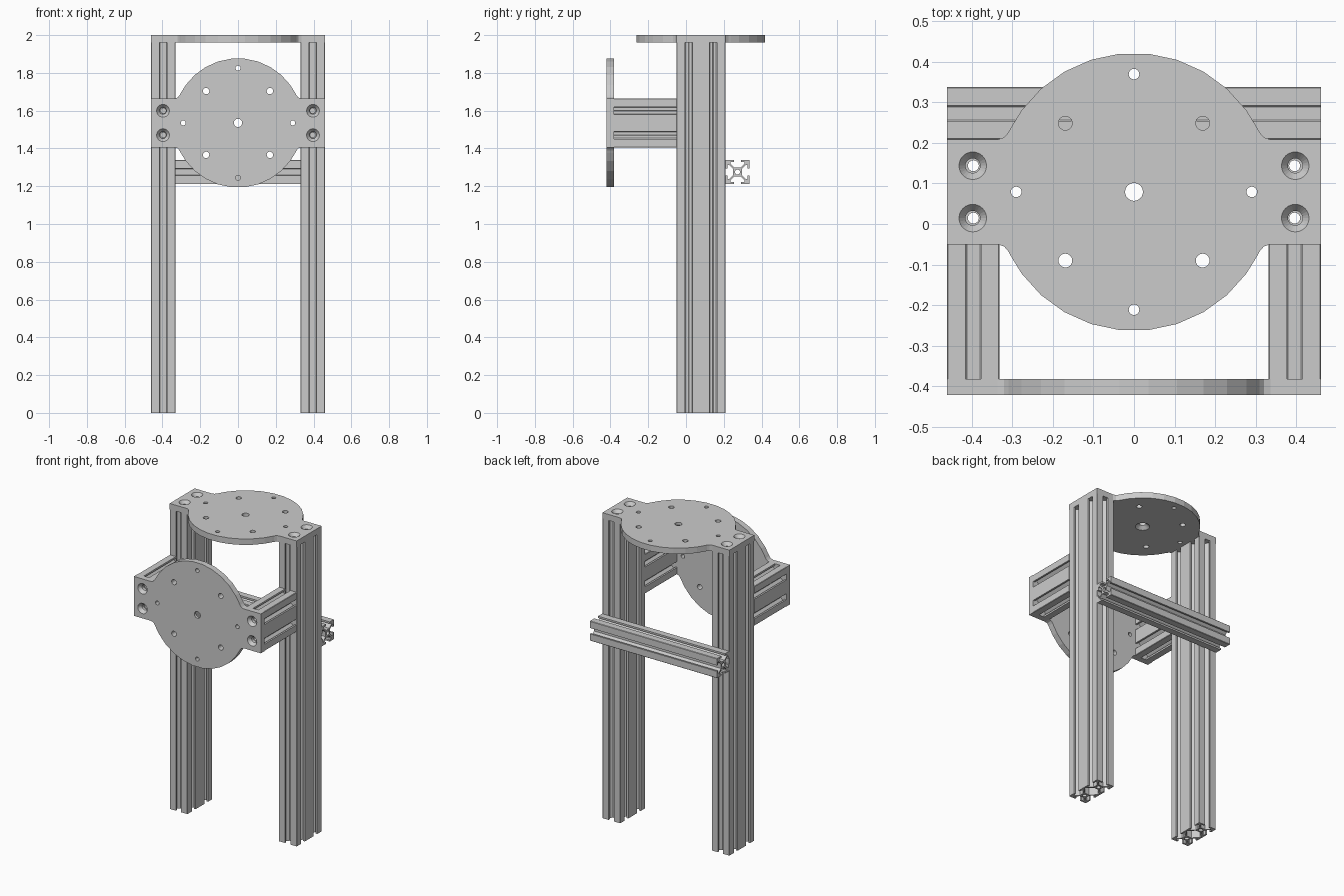
import bpy, bmesh
from math import sin, cos, pi, radians

if "Cube" in bpy.data.objects:
    bpy.data.objects.remove(bpy.data.objects["Cube"])

MM = 0.129 / 20          # profile unit
T = 0.039                # plate thickness
R = 0.342                # disc radius
YC, ZC = 0.079, 1.535    # centre of posts / of front plate
XP = 0.3955              # post centre in x


def solid(name, loops):
    """Each loop is a list of (points, z) rings from bottom to top; caps are filled with holes."""
    bm = bmesh.new()
    caps = [[], []]
    for rings in loops:
        vs = [[bm.verts.new((x, y, z)) for x, y in pts] for pts, z in rings]
        n = len(vs[0])
        for lo, hi in zip(vs, vs[1:]):
            for i in range(n):
                j = (i + 1) % n
                bm.faces.new((lo[i], lo[j], hi[j], hi[i]))
        for cap, ring in zip(caps, (vs[0], vs[-1])):
            cap += [bm.edges.get((ring[i], ring[(i + 1) % n])) for i in range(n)]
    for cap in caps:
        bmesh.ops.triangle_fill(bm, edges=cap, use_beauty=True)
    bmesh.ops.recalc_face_normals(bm, faces=bm.faces[:])
    me = bpy.data.meshes.new(name)
    bm.to_mesh(me)
    bm.free()
    return me


def place(name, me, loc, rot=(0, 0, 0)):
    ob = bpy.data.objects.new(name, me)
    ob.location, ob.rotation_euler = loc, rot
    bpy.context.collection.objects.link(ob)
    return ob


def circle(x, y, r, n=24):
    return [(x + r * cos(2 * pi * i / n), y + r * sin(2 * pi * i / n)) for i in range(n)]


def four_way(q):
    """Mirror a first-quadrant point run into a closed outline."""
    m = [(-x, y) for x, y in reversed(q)]
    top = q + m
    return top + [(-x, -y) for x, y in top]


def extrusion(name, length, double):
    """Slotted bar profile: single square cell or two stacked cells."""
    upper = [(3.3, 0), (3.6, .3), (3.6, 2.5), (7, 5.9), (8.2, 5.9), (8.2, 3), (10, 3),
             (10, 9.6), (9.6, 10), (3, 10), (3, 8.2), (5.9, 8.2), (5.9, 7), (2.5, 3.6), (.3, 3.6)]
    if double:
        lower = [(10, -3), (8.2, -3), (8.2, -5.9), (7, -5.9), (3.6, -2.5), (3.6, -.3)]
        quarter = [(x, y + 10) for x, y in lower + upper]
        cavity = four_way([(8.2, .8), (2.6, 6.4)])
        loops = [four_way(quarter), cavity, circle(0, 10, 2.1, 16), circle(0, -10, 2.1, 16)]
    else:
        loops = [four_way(upper[1:]), circle(0, 0, 2.1, 16)]
    scaled = [[(x * MM, y * MM) for x, y in lp] for lp in loops]
    return solid(name, [[(lp, 0), (lp, length)] for lp in scaled])


def flange_plate(name):
    """Disc with two side tabs, drilled and countersunk."""
    w, h = 0.46, 20 * MM
    quarter = [(w, h), (.336, h), (.320, .134), (.309, .147), (.302, .160)]
    quarter += [(R * sin(radians(a)), R * cos(radians(a))) for a in range(54, 0, -12)]
    out = four_way(quarter)
    loops = [[(out, 0), (out, T)]]
    holes = [(x, y, .017) for x in (-.169, .169) for y in (-.169, .169)]
    holes += [(-.29, 0, .013), (.29, 0, .013), (0, -.29, .013), (0, .29, .013)]
    for x, y, r in holes:
        c = circle(x, y, r)
        loops.append([(c, 0), (c, T)])
    # centre hole, countersunk from the inside
    c = circle(0, 0, .022)
    loops.append([(circle(0, 0, .043), 0), (c, .021), (c, T)])
    # countersunk tab screws
    for x in (-.397, .397):
        for y in (-10 * MM, 10 * MM):
            c = circle(x, y, .018)
            loops.append([(c, 0), (c, .018), (circle(x, y, .034), T)])
    return solid(name, loops)


# Uprights and forward arms
post = extrusion("post", 2 - T, True)
arm_front = -0.421 + T
arm_back = YC - 20 * MM
arm = extrusion("arm", arm_back - arm_front, True)
for side, x in (("left", -XP), ("right", XP)):
    place(side + "_post", post, (x, YC, 0))
    place(side + "_arm", arm, (x, arm_back, ZC), (pi / 2, 0, 0))

# Rear cross bar
bar = extrusion("cross_bar", 0.92, False)
place("rear_cross_bar", bar, (-0.46, YC + 30 * MM, 1.275), (0, pi / 2, 0))

# Top and front plates
plate = flange_plate("flange_plate")
place("top_plate", plate, (0, YC, 2 - T))
place("front_plate", plate, (0, arm_front, ZC), (pi / 2, 0, 0))
